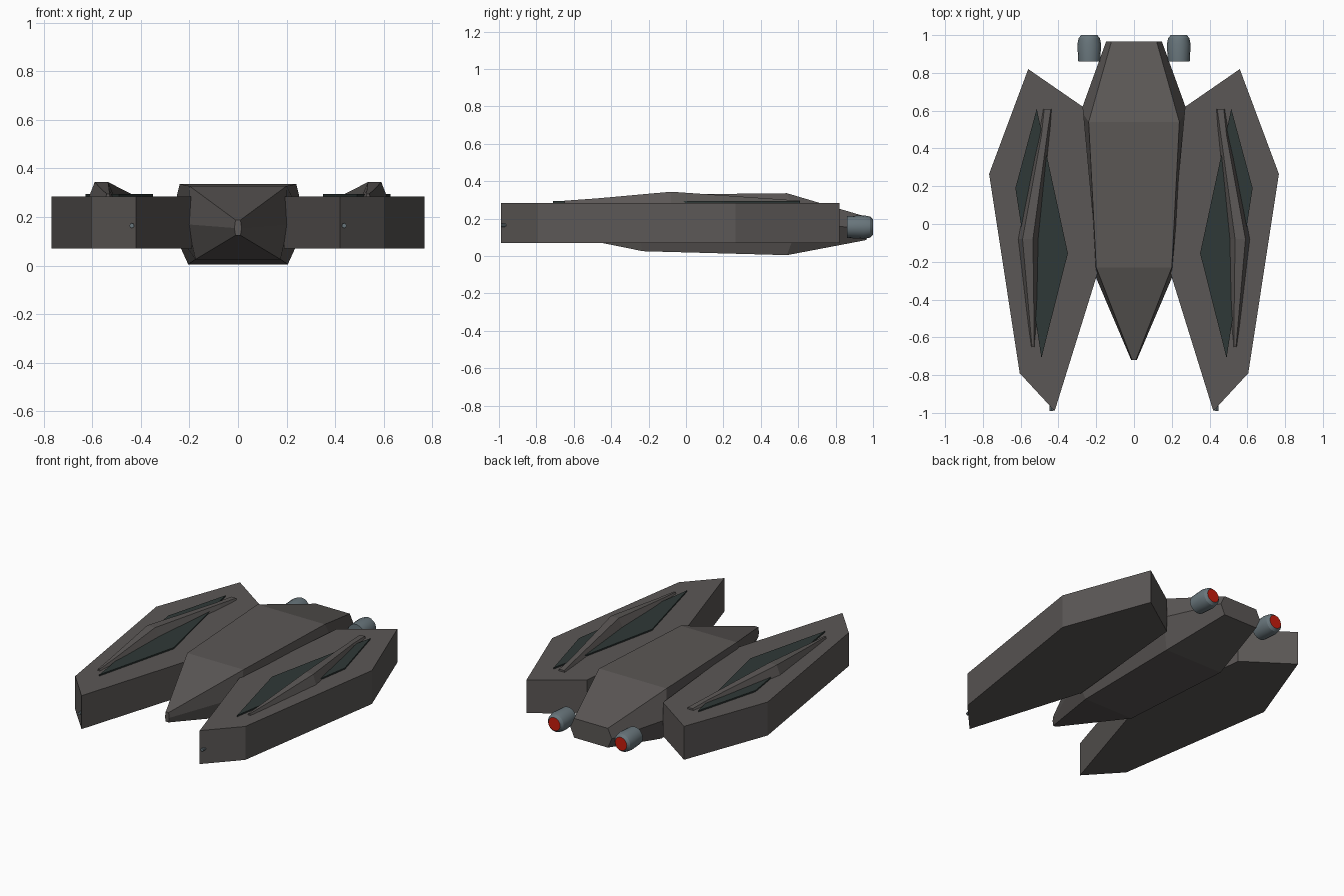
import bpy, bmesh, math

if "Cube" in bpy.data.objects:
    bpy.data.objects.remove(bpy.data.objects["Cube"])


def mat(name, rgb):
    m = bpy.data.materials.new(name)
    m.diffuse_color = (*rgb, 1)
    m.use_nodes = True
    m.node_tree.nodes["Principled BSDF"].inputs["Base Color"].default_value = m.diffuse_color
    return m


HULL = mat("hull grey brown", (0.105, 0.096, 0.092))
PANEL = mat("dark teal panel", (0.028, 0.040, 0.038))
METAL = mat("blue grey metal", (0.14, 0.18, 0.20))
GLOW = mat("red engine glow", (0.58, 0.012, 0.004))


def loft(name, rings, materials, mirror=False):
    """Skin a list of equal-length rings and cap both ends."""
    bm = bmesh.new()
    loops = [[bm.verts.new(p) for p in r] for r in rings]
    n = len(rings[0])
    for a, b in zip(loops, loops[1:]):
        for i in range(n):
            j = (i + 1) % n
            bm.faces.new((a[i], a[j], b[j], b[i]))
    bm.faces.new(loops[0][::-1])
    bm.faces.new(loops[-1])
    bmesh.ops.recalc_face_normals(bm, faces=bm.faces)
    me = bpy.data.meshes.new(name)
    bm.to_mesh(me)
    bm.free()
    for m in materials:
        me.materials.append(m)
    ob = bpy.data.objects.new(name, me)
    bpy.context.collection.objects.link(ob)
    if mirror:
        ob.modifiers.new("Mirror", 'MIRROR').use_mirror_merge = False
    return ob


def slab(name, outline, z0, z1, material):
    return loft(name, [[(x, y, z) for x, y in outline] for z in (z0, z1)],
                [material], True)


# Central fuselage: hexagonal sections
# (y, top half width, top z, mid y, mid half width, mid z, bottom half width, bottom z)
sections = [
    (-0.72, 0.010, 0.188, -0.72, 0.015, 0.155, 0.010, 0.125),
    (-0.23, 0.200, 0.328, -0.27, 0.207, 0.170, 0.175, 0.026),
    (0.54, 0.240, 0.336, 0.60, 0.280, 0.170, 0.205, 0.005),
    (0.965, 0.120, 0.210, 0.965, 0.148, 0.150, 0.120, 0.086),
]
loft("fuselage", [[(-tw, y, tz), (tw, y, tz), (mw, my, mz),
                   (bw, y, bz), (-bw, y, bz), (-mw, my, mz)]
                  for y, tw, tz, my, mw, mz, bw, bz in sections], [HULL])

# Side pods and the inlaid kite panels on top of them
slab("side_pods", [(0.27, 0.62), (0.56, 0.82), (0.767, 0.265), (0.605, -0.79),
                   (0.42, -0.99), (0.19, -0.25)], 0.07, 0.285, HULL)
slab("kite_panels", [(0.49, -0.71), (0.35, -0.155), (0.515, 0.61), (0.628, 0.19)],
     0.285, 0.294, PANEL)

# Raised ridges crossing the panels: (y, inner base, inner top, outer top, outer base, top z)
ridge = [(-0.65, 0.525, 0.53, 0.54, 0.545, 0.296),
         (-0.48, 0.508, 0.53, 0.555, 0.568, 0.308),
         (-0.08, 0.500, 0.535, 0.590, 0.615, 0.344),
         (0.47, 0.445, 0.460, 0.490, 0.507, 0.306),
         (0.61, 0.435, 0.440, 0.475, 0.482, 0.296)]
loft("pod_ridges", [[(a, y, 0.28), (b, y, z), (c, y, z), (d, y, 0.28)]
                    for y, a, b, c, d, z in ridge], [HULL], True)


def turned(name, x, z, profile, sides, materials):
    """Round part along y from (y, radius) pairs."""
    return loft(name, [[(x + r * math.cos(2 * math.pi * i / sides), y,
                         z + r * math.sin(2 * math.pi * i / sides))
                        for i in range(sides)] for y, r in profile], materials, True)


# Rear engines, with glowing end discs
eng = turned("engines", 0.237, 0.155,
             [(0.86, 0.058), (0.95, 0.063), (0.985, 0.056), (1.0, 0.042)],
             16, [METAL, GLOW])
for f in eng.data.polygons:
    f.use_smooth = len(f.vertices) == 4
    if f.normal.y > 0.9:
        f.material_index = 1
eng.data.set_sharp_from_angle(angle=math.radians(30))

# Small gun muzzles in the pod tips
turned("muzzles", 0.437, 0.165, [(-0.99, 0.010), (-0.94, 0.010)], 8, [METAL])
